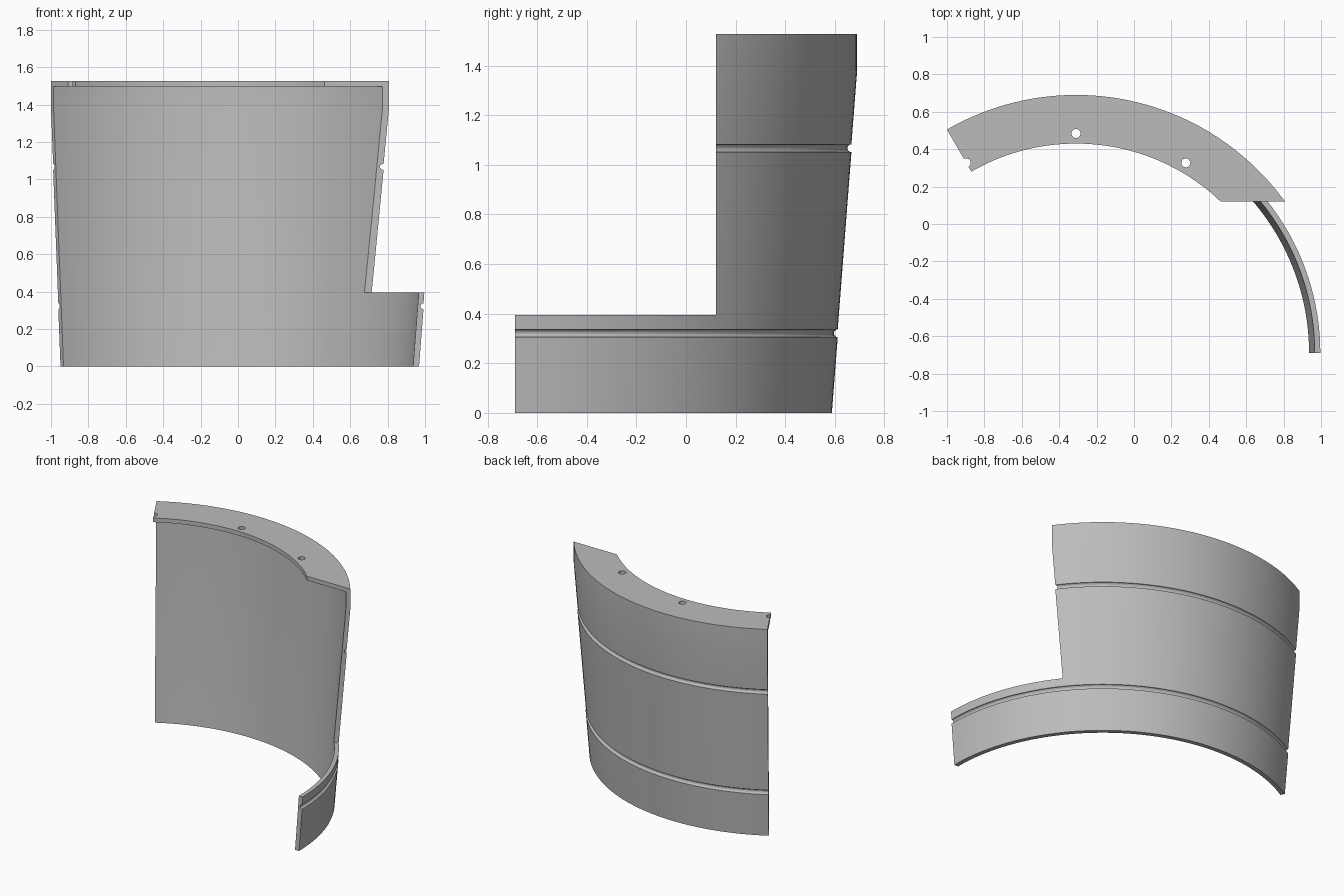
import bpy, bmesh
from math import radians, sin, cos, pi
from mathutils import Matrix, Vector

if "Cube" in bpy.data.objects:
    bpy.data.objects.remove(bpy.data.objects["Cube"], do_unlink=True)

AXIS = Vector((-0.31, -0.69, 0))   # centre of the curved wall
SWEEP = radians(120)
CUT_Y, LEDGE_Z = 0.12, 0.395       # step in the wall
TOP = 1.527

grey = bpy.data.materials.new("light grey")
grey.use_nodes = True
colour = (0.5, 0.5, 0.5, 1)
grey.diffuse_color = colour
grey.node_tree.nodes["Principled BSDF"].inputs["Base Color"].default_value = colour


def make_object(name, bm):
    bmesh.ops.recalc_face_normals(bm, faces=bm.faces)
    mesh = bpy.data.meshes.new(name)
    bm.to_mesh(mesh)
    bm.free()
    mesh.materials.append(grey)
    obj = bpy.data.objects.new(name, mesh)
    bpy.context.collection.objects.link(obj)
    return obj


def outer_radius(z):
    return 1.278 + 0.102 * min(z / 1.38, 1)


def groove(z, r=0.016, steps=6):
    # half-round channel in the outer face, bottom to top
    return [(outer_radius(z) - r * sin(pi * i / steps), z - r * cos(pi * i / steps))
            for i in range(steps + 1)]


# Wall cross-section: tapered outside with two grooves, top flange, tapered inside
profile = [(outer_radius(0), 0), *groove(0.321), *groove(1.067),
           (outer_radius(1.38), 1.38), (outer_radius(TOP), TOP),
           (1.12, TOP), (1.12, 1.497), (1.352, 1.497), (1.352, 1.38), (1.246, 0)]
bm = bmesh.new()
section = bm.faces.new([bm.verts.new(AXIS + Vector((r, 0, z))) for r, z in profile])
start = section.copy()             # keeps the first end closed
bmesh.ops.spin(bm, geom=[section, *section.edges, *section.verts], cent=AXIS,
               axis=(0, 0, 1), angle=SWEEP, steps=60)
bmesh.ops.remove_doubles(bm, verts=bm.verts, dist=1e-5)
wall = make_object("curved_wall", bm)


def cut(name, bm):
    cutter = make_object(name, bm)
    cutter.hide_render = True
    cutter.hide_viewport = True
    mod = wall.modifiers.new(name, 'BOOLEAN')
    mod.operation, mod.solver, mod.object = 'DIFFERENCE', 'EXACT', cutter
    bpy.context.view_layer.objects.active = wall
    bpy.ops.object.modifier_apply(modifier=name)
    bpy.data.objects.remove(cutter, do_unlink=True)


# Step: remove the upper front part of the wall
bm = bmesh.new()
bmesh.ops.create_cube(bm, size=2, matrix=Matrix.Translation((1, CUT_Y - 1, LEDGE_Z + 1)))
cut("step_cutter", bm)

# Screw holes through the flange, the last one halved by the end face
for i, degrees in enumerate((60, 90, 120)):
    a = radians(degrees)
    spot = AXIS + Vector((1.174 * cos(a), 1.174 * sin(a), 1.51))
    bm = bmesh.new()
    bmesh.ops.create_cone(bm, cap_ends=True, segments=24, radius1=0.024, radius2=0.024,
                          depth=0.15, matrix=Matrix.Translation(spot))
    cut(f"hole_cutter_{i}", bm)

bpy.ops.object.select_all(action='DESELECT')
wall.select_set(True)
bpy.context.view_layer.objects.active = wall
bpy.ops.object.shade_smooth_by_angle(angle=radians(25))
